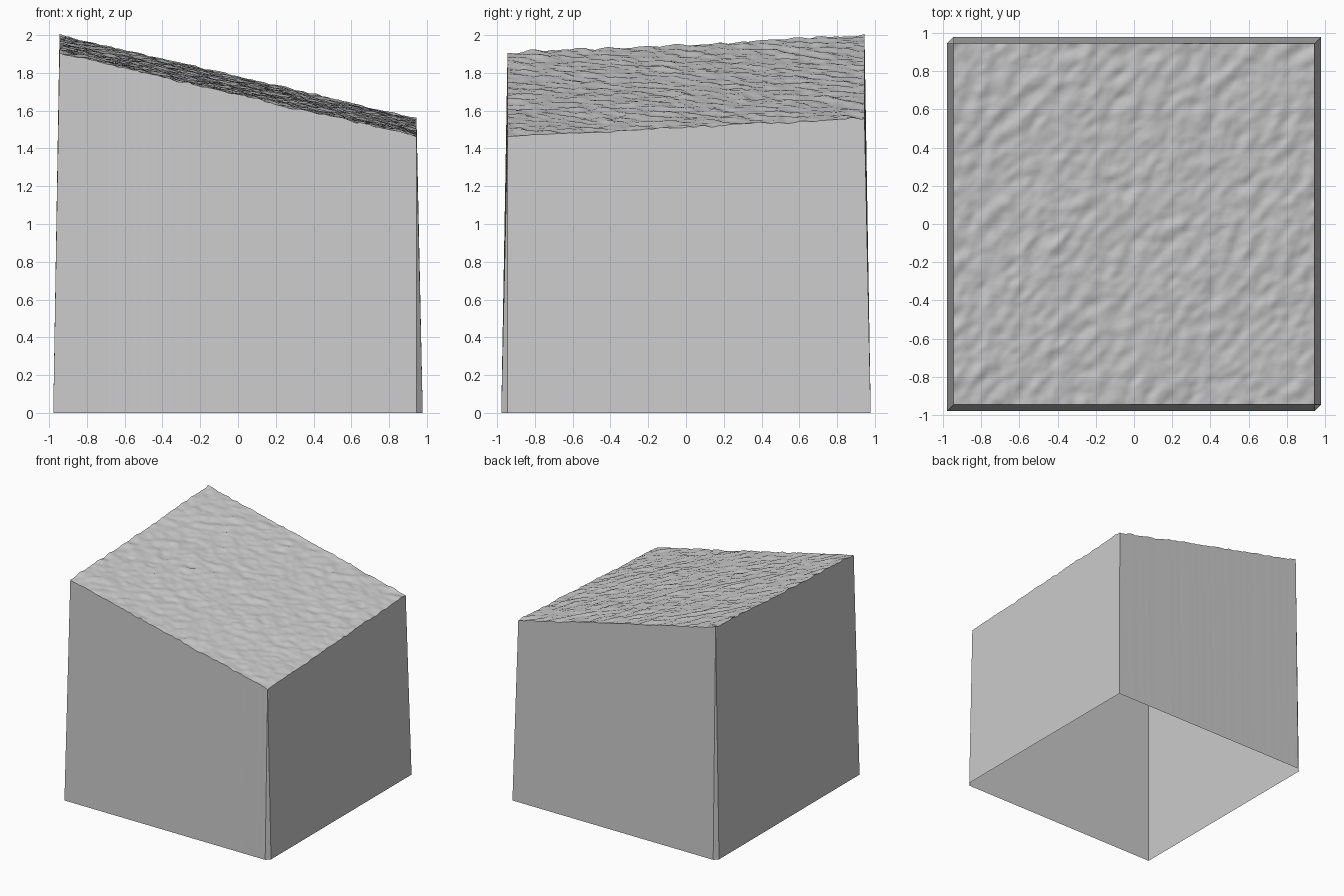
import bpy
import bmesh
from mathutils import Vector, noise

cube = bpy.data.objects.get("Cube")
if cube:
    bpy.data.objects.remove(cube)

HALF = 0.945     # half width of the ground sheet
FLARE = 0.033    # how far each wall leans out at the base
CELLS = 110

stone = bpy.data.materials.new("stone grey")
stone.use_nodes = True
grey = (0.6, 0.6, 0.6, 1)
stone.diffuse_color = grey
stone.node_tree.nodes["Principled BSDF"].inputs["Base Color"].default_value = grey


def height(x, y):
    """Sloping plane with ripples stretched along the diagonal."""
    along, across = (x + y) * 0.7, (x - y) * 0.7
    ripple = noise.noise(Vector((along * 9, across * 17, 3)))
    fine = noise.noise(Vector((along * 22, across * 36, 8)))
    broad = noise.noise(Vector((x * 2, y * 2, 5)))
    z = 1.732 - 0.232 * x + 0.05 * y
    return z + 0.011 * ripple + 0.006 * fine + 0.008 * broad


def add_object(name, bm):
    mesh = bpy.data.meshes.new(name)
    bm.to_mesh(mesh)
    bm.free()
    mesh.materials.append(stone)
    obj = bpy.data.objects.new(name, mesh)
    bpy.context.collection.objects.link(obj)
    return obj


# Rough sloping ground
bm = bmesh.new()
bmesh.ops.create_grid(bm, x_segments=CELLS, y_segments=CELLS, size=HALF)
for v in bm.verts:
    v.co.z = height(v.co.x, v.co.y)
for f in bm.faces:
    f.smooth = True
add_object("rough_ground", bm)


# Leaning walls: each follows the ground edge and drops to the base
def wall(name, start, end, outward):
    bm = bmesh.new()
    start, end, outward = Vector(start), Vector(end), Vector(outward)
    previous = None
    for i in range(CELLS + 1):
        p = start.lerp(end, i / CELLS) * HALF
        top = bm.verts.new((p.x, p.y, height(p.x, p.y)))
        foot = p + outward * FLARE
        # Two opposite corners are mitred, the other two get a narrow filler
        if i in (0, CELLS) and start.x * start.y * (1 if i == 0 else -1) > 0:
            foot = p + Vector((p.x, p.y)) / HALF * FLARE
        base = bm.verts.new((foot.x, foot.y, 0))
        if previous:
            bm.faces.new((previous[1], base, top, previous[0]))
        previous = top, base
    add_object(name, bm)


wall("front_wall", (-1, -1), (1, -1), (0, -1))
wall("left_wall", (1, -1), (1, 1), (1, 0))
wall("back_wall", (1, 1), (-1, 1), (0, 1))
wall("right_wall", (-1, 1), (-1, -1), (-1, 0))

# Narrow corner fillers
for name, side in (("front_left_corner", 1), ("back_right_corner", -1)):
    x, y = HALF * side, -HALF * side
    bm = bmesh.new()
    bm.faces.new([bm.verts.new(p) for p in (
        (x, y - FLARE * side, 0), (x + FLARE * side, y, 0), (x, y, height(x, y)))])
    add_object(name, bm)
